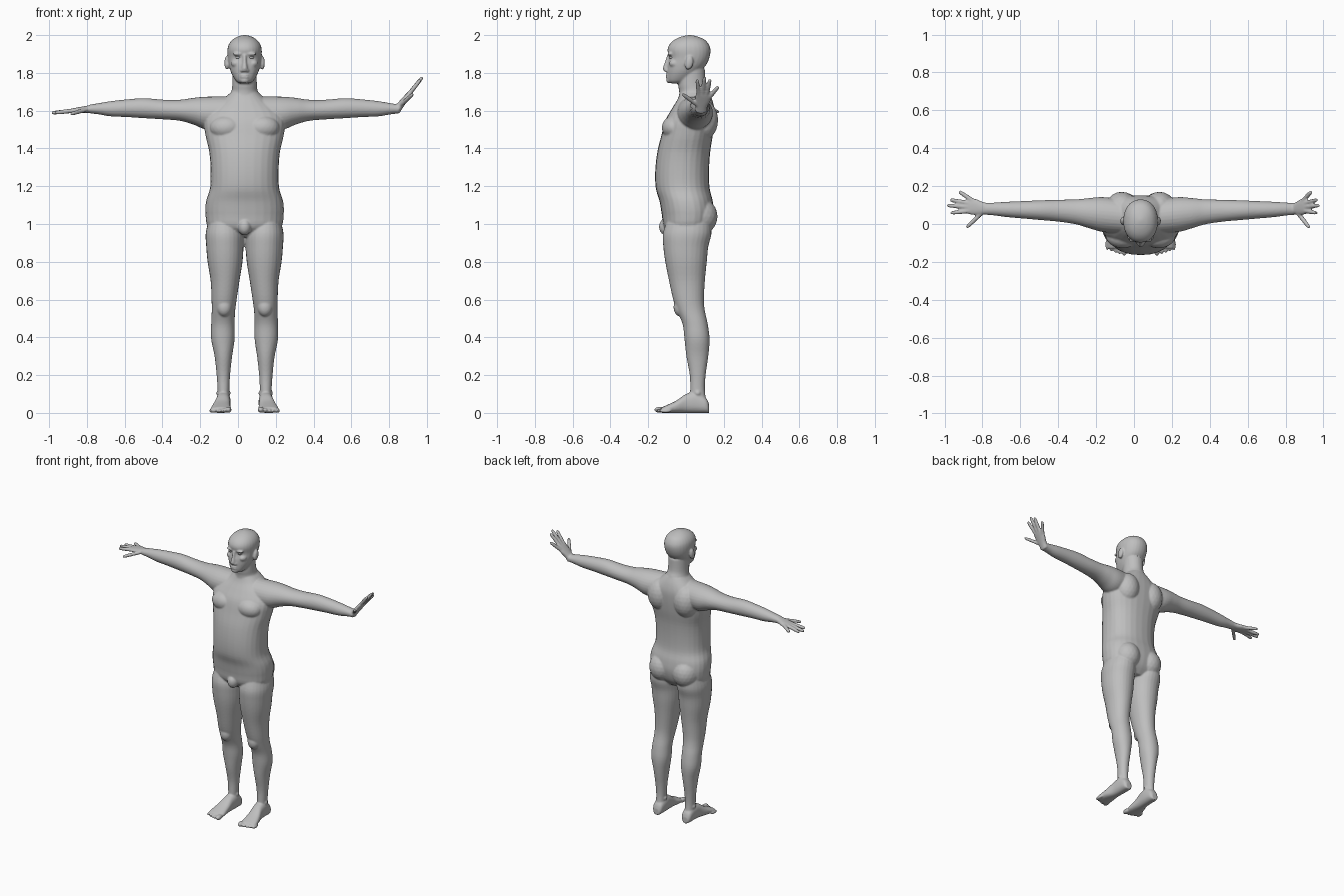
import bpy, bmesh, math
from mathutils import Vector, Matrix

if "Cube" in bpy.data.objects:
    bpy.data.objects.remove(bpy.data.objects["Cube"])

CX = 0.035  # body axis
X, Y, Z = Vector((1, 0, 0)), Vector((0, 1, 0)), Vector((0, 0, 1))

skin = bpy.data.materials.new("skin_grey")
skin.use_nodes = True
skin.diffuse_color = (0.52, 0.52, 0.52, 1)
skin.node_tree.nodes["Principled BSDF"].inputs["Base Color"].default_value = skin.diffuse_color


def smooth_rows(rows, steps=4):
    """Catmull-Rom interpolation between the given sections."""
    out = []
    for i in range(len(rows) - 1):
        a, b, c, d = (rows[max(0, min(len(rows) - 1, i + k))] for k in (-1, 0, 1, 2))
        for j in range(steps):
            t = j / steps
            out.append([0.5 * (2 * q + (r - p) * t + (2 * p - 5 * q + 4 * r - s) * t * t
                               + (3 * q - p - 3 * r + s) * t ** 3)
                        for p, q, r, s in zip(a, b, c, d)])
    return out + [list(rows[-1])]


def loft(bm, rows, u, v, power=2, n=28):
    """Closed tube through sections (x, y, z, radius along u, radius along v)."""
    rings = []
    for x, y, z, ru, rv in smooth_rows(rows):
        ring = []
        for k in range(n):
            a = 2 * math.pi * k / n
            c, s = math.cos(a), math.sin(a)
            c = math.copysign(abs(c) ** (2 / power), c)
            s = math.copysign(abs(s) ** (2 / power), s)
            ring.append(bm.verts.new(Vector((x, y, z)) + u * (ru * c) + v * (rv * s)))
        rings.append(ring)
    for r0, r1 in zip(rings, rings[1:]):
        for k in range(n):
            m = (k + 1) % n
            bm.faces.new((r0[k], r0[m], r1[m], r1[k]))
    bm.faces.new(rings[0][::-1])
    bm.faces.new(rings[-1])


def blob(bm, center, radii, tilt=0):
    m = Matrix.Translation(center) @ Matrix.Rotation(tilt, 4, 'X') @ Matrix.Diagonal((*radii, 1))
    bmesh.ops.create_icosphere(bm, subdivisions=3, radius=1, matrix=m)


def pair(bm, center, radii, tilt=0):
    for s in (1, -1):
        blob(bm, (CX + s * center[0], center[1], center[2]), radii, tilt)


def upright(profile):
    """Sections (z, half width, front y, back y) on the body axis."""
    return [(CX, (f + b) / 2, z, w, (b - f) / 2) for z, w, f, b in profile]


def make_torso(bm):
    loft(bm, upright([
        (0.93, .10, -.06, .09), (0.98, .19, -.115, .13), (1.05, .207, -.128, .148),
        (1.12, .204, -.14, .142), (1.19, .183, -.16, .125), (1.28, .18, -.163, .122),
        (1.38, .187, -.152, .128), (1.47, .207, -.13, .142), (1.55, .215, -.108, .15),
        (1.61, .18, -.075, .15), (1.66, .115, -.045, .138), (1.70, .07, -.03, .12)]), X, Y, 2.3)
    pair(bm, (.09, .07, 1.04), (.09, .097, .10))         # buttocks
    pair(bm, (.10, .085, 1.55), (.085, .085, .11))       # shoulder blades
    pair(bm, (.095, -.06, 1.51), (.09, .068, .065))      # chest
    blob(bm, (CX, -.105, .985), (.035, .038, .045))      # groin


def make_head(bm):
    loft(bm, upright([(1.64, .095, -.04, .135), (1.70, .071, -.036, .12),
                      (1.74, .065, -.042, .105), (1.82, .064, -.04, .10)]), X, Y)   # neck
    loft(bm, upright([
        (1.745, .028, -.085, -.02), (1.76, .048, -.098, .02), (1.80, .071, -.1, .065),
        (1.84, .083, -.099, .105), (1.88, .089, -.09, .124), (1.92, .091, -.098, .13),
        (1.95, .084, -.088, .121), (1.975, .065, -.062, .10), (1.992, .037, -.025, .062),
        (2.0, .008, .012, .028)]), X, Y, 2.15)                                      # skull
    loft(bm, [(CX, -.088, 1.895, .010, .012), (CX, -.097, 1.86, .010, .014),
              (CX, -.104, 1.825, .016, .018), (CX, -.100, 1.806, .017, .015)], X, Y)  # nose
    pair(bm, (.034, -.084, 1.9), (.029, .014, .009))     # brows
    pair(bm, (.046, -.06, 1.85), (.026, .03, .022))      # cheeks
    pair(bm, (.016, -.1, 1.812), (.009, .011, .008))     # nostrils
    pair(bm, (.094, .016, 1.853), (.013, .022, .037), math.radians(-12))  # ears
    for z in (1.789, 1.777):
        blob(bm, (CX, -.095, z), (.024, .013, .006))     # lips
    blob(bm, (CX, -.088, 1.76), (.024, .017, .015))      # chin


def make_arm(bm, s):
    rows = [(.10, .04, 1.59, .09, .085), (.20, .05, 1.587, .092, .087),
            (.27, .057, 1.597, .08, .071), (.34, .064, 1.602, .066, .056),
            (.43, .07, 1.606, .058, .052), (.53, .073, 1.613, .052, .053),
            (.62, .075, 1.613, .046, .047), (.71, .077, 1.61, .04, .04),
            (.77, .079, 1.61, .034, .03), (.82, .08, 1.609, .031, .023)]
    loft(bm, [(CX + s * r[0], *r[1:]) for r in rows], Y, Z)


def make_hand(bm, s, angle):
    """Palm and spread fingers, bent at the wrist by the given angle."""
    along = Vector((s * math.cos(angle), 0, math.sin(angle)))
    up = Vector((-s * math.sin(angle), 0, math.cos(angle)))
    wrist = Vector((CX + s * .81, 0, 1.61))

    def at(t, y, h=0):
        return wrist + along * t + Y * y + up * h

    loft(bm, [(*at(t, y), ry, rn) for t, y, ry, rn in (
        (-.015, .08, .03, .022), (.02, .083, .032, .019), (.06, .09, .042, .016),
        (.095, .093, .042, .013), (.11, .093, .034, .009))], Y, up, 2.3)
    # base and tip of each finger: (t, y), (t, y), droop
    for base, tip, h in (((.075, .122), (.150, .172), 0), ((.09, .109), (.198, .128), 0),
                         ((.095, .09), (.214, .098), 0), ((.09, .07), (.195, .058), 0),
                         ((.02, .068), (.112, -.02), -.016)):
        a, b = at(*base), at(*tip, h)
        side = up.cross(b - a).normalized()
        loft(bm, [(*a.lerp(b, f), r, r) for f, r in
                  ((0, .0125), (.35, .0118), (.7, .011), (.93, .009), (1, .005))], side, up, n=14)


def make_leg(bm, s):
    rows = [(1.02, .03, .19, -.10, .13), (.95, .006, .206, -.122, .135),
            (.88, .006, .203, -.12, .118), (.80, .011, .196, -.11, .11),
            (.70, .027, .18, -.09, .10), (.60, .042, .175, -.068, .095),
            (.54, .05, .174, -.047, .10), (.47, .053, .177, -.018, .115),
            (.39, .053, .177, -.008, .125), (.30, .066, .159, .002, .118),
            (.20, .077, .148, .02, .104), (.12, .081, .143, .022, .10),
            (.05, .083, .142, .02, .11)]
    loft(bm, [(CX + s * (i + o) / 2, (f + b) / 2, z, (o - i) / 2, (b - f) / 2)
              for z, i, o, f, b in rows], X, Y, 2.1)
    blob(bm, (CX + s * .108, -.03, .56), (.04, .036, .05))   # kneecap
    blob(bm, (CX + s * .112, .062, .105), (.039, .024, .022))  # ankle bones


def make_foot(bm, s):
    rows = [(.122, .112, .02, .045), (.105, .112, .034, .08), (.05, .112, .038, .11),
            (0, .115, .039, .10), (-.05, .122, .047, .066), (-.10, .126, .054, .042),
            (-.128, .127, .05, .03)]
    loft(bm, [(CX + s * x, y, h / 2, w, h / 2) for y, x, w, h in rows], X, Z, 2.4)
    for i in range(5):                                       # toes, big toe inside
        r = .0165 if i == 0 else .0125 - .0005 * i
        x = .086 if i == 0 else .09 + .0215 * i
        blob(bm, (CX + s * x, -.137 + .007 * i, r), (r, .031, r))


def finish(name, bm):
    bmesh.ops.recalc_face_normals(bm, faces=bm.faces)
    mesh = bpy.data.meshes.new(name)
    bm.to_mesh(mesh)
    bm.free()
    mesh.materials.append(skin)
    for p in mesh.polygons:
        p.use_smooth = True
    obj = bpy.data.objects.new(name, mesh)
    bpy.context.collection.objects.link(obj)
    return obj


# Whole body, fused into one skin
bm = bmesh.new()
make_torso(bm)
make_head(bm)
for side, bend in ((1, 52), (-1, -6)):
    make_arm(bm, side)
    make_hand(bm, side, math.radians(bend))
    make_leg(bm, side)
    make_foot(bm, side)
body = finish("body", bm)
fuse = body.modifiers.new("fuse", 'REMESH')
fuse.mode = 'VOXEL'
fuse.voxel_size = 0.0055
fuse.use_smooth_shade = True
soften = body.modifiers.new("soften", 'SMOOTH')
soften.factor = 0.5
soften.iterations = 3

# Eyeballs
for side, name in ((1, "left_eye"), (-1, "right_eye")):
    bm = bmesh.new()
    blob(bm, (CX + side * .034, -.076, 1.882), (.015, .013, .008))
    finish(name, bm)
